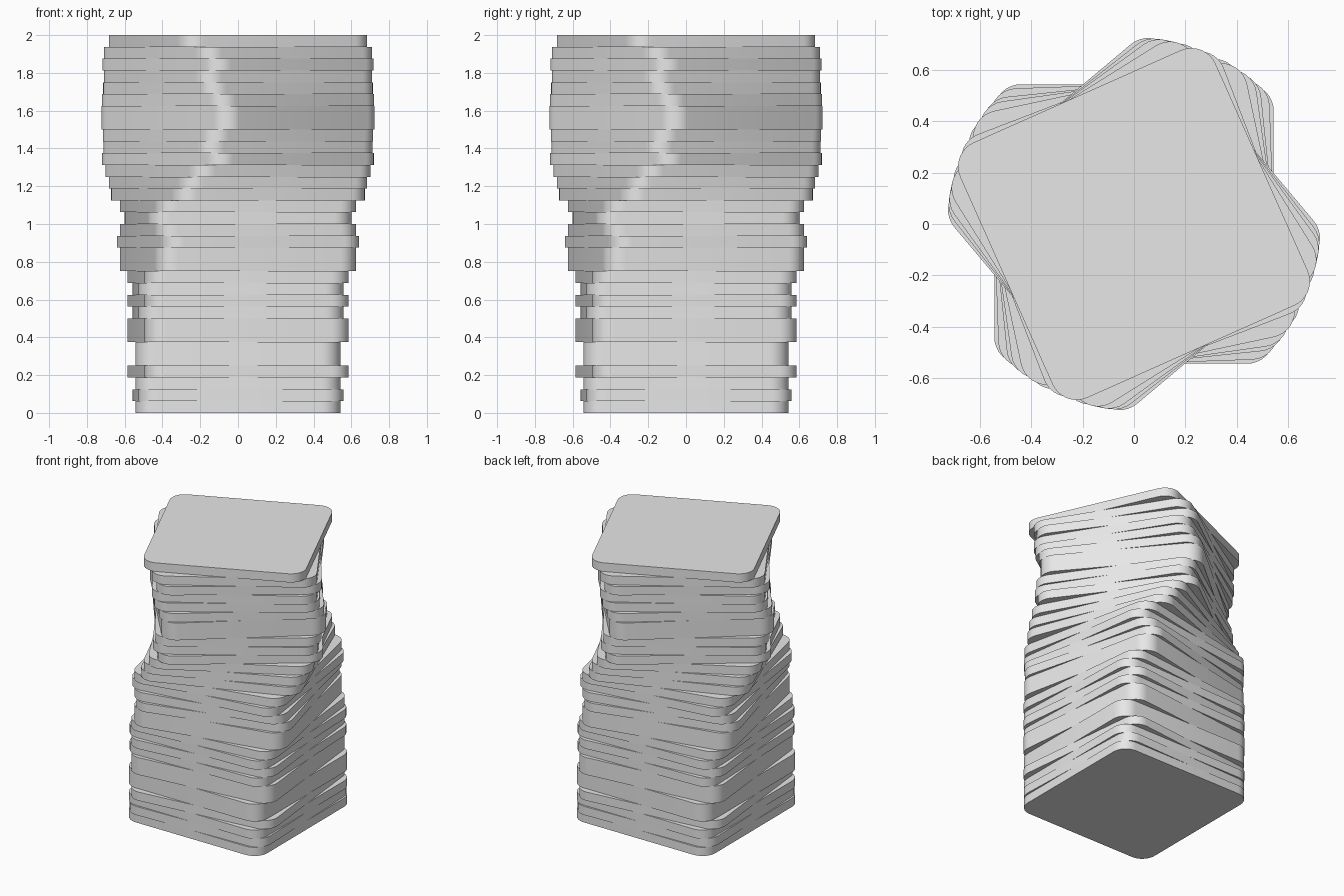
import bpy
import bmesh
from math import radians
from mathutils import Matrix

if "Cube" in bpy.data.objects:
    bpy.data.objects.remove(bpy.data.objects["Cube"], do_unlink=True)

WIDTH = 1.086
CORNER = 0.103
# Twist of each slab in degrees, from the bottom up
TWISTS = [0, 2, 0, 6, 0, 0, 6, 6, 2, 6, 2, 6, 12, 12, 15, 12,
          8, 12, 21, 24, 29, 37, 33, 35, 40, 40, 38, 34, 32, 36, 32, 24]
THICK = 2 / len(TWISTS)

grey = bpy.data.materials.new("plain grey")
grey.use_nodes = True
grey.diffuse_color = (0.8, 0.8, 0.8, 1)
grey.node_tree.nodes["Principled BSDF"].inputs["Base Color"].default_value = (0.8, 0.8, 0.8, 1)


def rounded_slab():
    """Square slab with rounded upright corners, resting on z = 0."""
    bm = bmesh.new()
    bmesh.ops.create_cube(bm, size=1)
    bmesh.ops.transform(bm, verts=bm.verts, matrix=Matrix.Translation((0, 0, THICK / 2))
                        @ Matrix.Diagonal((WIDTH, WIDTH, THICK, 1)))
    upright = [e for e in bm.edges if abs(e.verts[0].co.z - e.verts[1].co.z) > THICK / 2]
    bmesh.ops.bevel(bm, geom=upright, offset=CORNER, segments=8, profile=0.5,
                    affect='EDGES')
    mesh = bpy.data.meshes.new("slab")
    bm.to_mesh(mesh)
    bm.free()
    mesh.materials.append(grey)
    return mesh


# Stack of twisted slabs
slab_mesh = rounded_slab()
for i, twist in enumerate(TWISTS):
    slab = bpy.data.objects.new(f"tower_slab_{i + 1}", slab_mesh)
    slab.location.z = i * THICK
    slab.rotation_euler.z = radians(twist)
    bpy.context.collection.objects.link(slab)

# Smooth rounded corners, crisp rims (all slabs share one mesh)
bpy.ops.object.select_all(action='DESELECT')
slab.select_set(True)
bpy.context.view_layer.objects.active = slab
bpy.ops.object.shade_smooth_by_angle(angle=radians(30))
